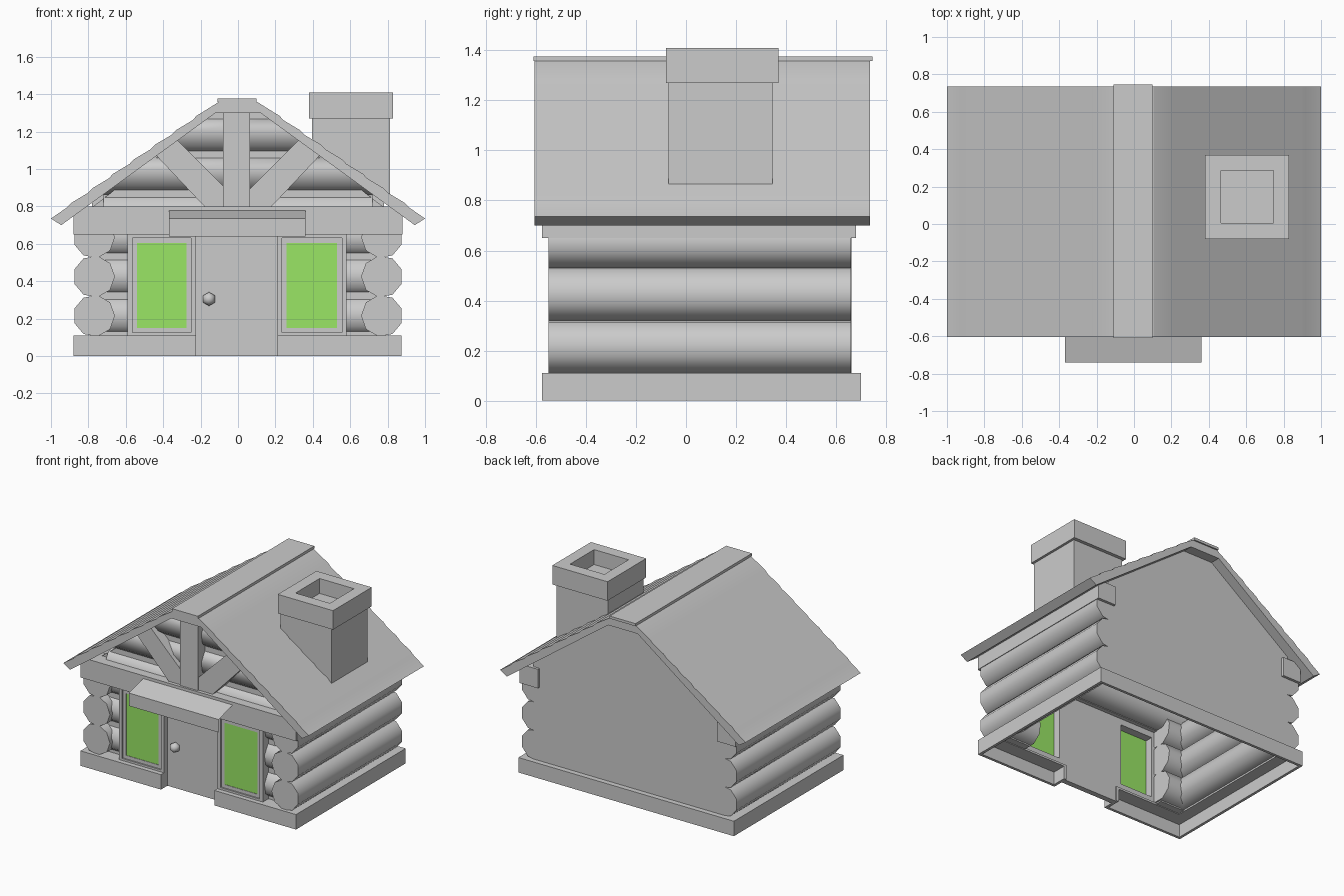
import bpy, bmesh, math
from mathutils import Vector, Matrix

cube = bpy.data.objects.get("Cube")
if cube:
    bpy.data.objects.remove(cube)


def material(name, rgb):
    m = bpy.data.materials.new(name)
    m.use_nodes = True
    m.diffuse_color = (*rgb, 1)
    m.node_tree.nodes["Principled BSDF"].inputs["Base Color"].default_value = (*rgb, 1)
    return m


GREY = material("plain grey", (0.6, 0.6, 0.6))
GREEN = material("window green", (0.32, 0.79, 0.13))


def finish(name, bm, mat=GREY, smooth=0):
    bmesh.ops.recalc_face_normals(bm, faces=bm.faces)
    mesh = bpy.data.meshes.new(name)
    bm.to_mesh(mesh)
    bm.free()
    mesh.materials.append(mat)
    ob = bpy.data.objects.new(name, mesh)
    bpy.context.collection.objects.link(ob)
    if smooth:
        bpy.ops.object.select_all(action='DESELECT')
        ob.select_set(True)
        bpy.context.view_layer.objects.active = ob
        bpy.ops.object.shade_smooth_by_angle(angle=math.radians(smooth))
    return ob


def add_prism(bm, pts, y0, y1):
    """Extrude an x-z outline along y."""
    rings = [[bm.verts.new((x, y, z)) for x, z in pts] for y in (y0, y1)]
    bm.faces.new(rings[0])
    bm.faces.new(rings[1])
    for i in range(len(pts)):
        j = (i + 1) % len(pts)
        bm.faces.new((rings[0][i], rings[0][j], rings[1][j], rings[1][i]))


def prism(name, pts, y0, y1, **kw):
    bm = bmesh.new()
    add_prism(bm, pts, y0, y1)
    return finish(name, bm, **kw)


def add_box(bm, x0, x1, y0, y1, z0, z1):
    add_prism(bm, [(x0, z0), (x1, z0), (x1, z1), (x0, z1)], y0, y1)


def boxes(name, *specs, **kw):
    bm = bmesh.new()
    for s in specs:
        add_box(bm, *s)
    return finish(name, bm, **kw)


def cut(bm, point, normal):
    """Remove what lies on the normal's side and cap the opening."""
    r = bmesh.ops.bisect_plane(bm, geom=bm.verts[:] + bm.edges[:] + bm.faces[:],
                               plane_co=point, plane_no=normal, clear_outer=True)
    edges = [e for e in r["geom_cut"] if isinstance(e, bmesh.types.BMEdge)]
    if edges:
        bmesh.ops.holes_fill(bm, edges=edges)


def log(name, a, b, trim=False):
    a, b = Vector(a), Vector(b)
    bm = bmesh.new()
    rot = (b - a).to_track_quat('Z', 'Y').to_matrix().to_4x4()
    bmesh.ops.create_cone(bm, cap_ends=True, segments=9, radius1=0.112, radius2=0.112,
                          depth=(b - a).length, matrix=Matrix.Translation((a + b) / 2) @ rot)
    if trim:
        for s in (-1, 1):
            cut(bm, (s * 0.12, 0, 1.3), (s * 0.6, 0, 0.825))
        cut(bm, (0, 0, 1.31), (0, 0, 1))
    return finish(name, bm, smooth=50)


# Roof: shingled outline, low ridges running down each slope
def slope(steps=8):
    foot, top = Vector((1.0, 0.735)), Vector((0.105, 1.357))
    out = Vector((0.57, 0.82)) * 0.007
    pts = [foot]
    for i in range(1, steps):
        pts.append(foot.lerp(top, i / steps - 0.03))
        pts.append(foot.lerp(top, i / steps) + out)
    return pts + [top]


half = [(p.x, p.y) for p in slope()]
under = [(0.12, 1.3), (0.945, 0.7)]
outline = half + [(-x, z) for x, z in reversed(half)]
outline += [(-x, z) for x, z in reversed(under)] + under
prism("roof", outline, -0.605, 0.735, smooth=20)
boxes("ridge_cap", (-0.11, 0.1, -0.61, 0.745, 1.357, 1.376))

# Chimney shaft, trimmed to the roof slope
bm = bmesh.new()
add_box(bm, 0.395, 0.812, -0.07, 0.345, 0.8, 1.28)
cut(bm, (0.12, 0, 1.32), (-0.6, 0, -0.825))
finish("chimney_shaft", bm)

# Chimney cap with a sunken flue
bm = bmesh.new()
add_box(bm, 0.38, 0.83, -0.08, 0.37, 1.27, 1.41)
bmesh.ops.recalc_face_normals(bm, faces=bm.faces)
lid = max(bm.faces, key=lambda f: f.calc_center_median().z)
bmesh.ops.inset_region(bm, faces=[lid], thickness=0.085, use_even_offset=True)
pit = bmesh.ops.extrude_discrete_faces(bm, faces=[lid])["faces"][0]
bmesh.ops.translate(bm, verts=pit.verts, vec=(0, 0, -0.11))
finish("chimney_cap", bm)

# Side logs, front corner stubs and side beams
levels = [0.215, 0.425, 0.635]
for side, s in (("left", 1), ("right", -1)):
    for i, z in enumerate(levels):
        ob = log(f"{side}_wall_log_{i + 1}", (0, -0.55, 0), (0, 0.66, 0))
        # a corner of the nine-sided log points inward
        ang = max(math.atan2(v.co.z, v.co.x) for v in ob.data.vertices)
        ob.data.transform(Matrix.Translation((s * 0.77, 0, z)) @
                          Matrix.Rotation(ang - (math.pi if s > 0 else 0), 4, 'Y'))
        log(f"{side}_front_stub_{i + 1}", (s * 0.56, -0.41, z), (s * 0.77, -0.41, z))
    x0, x1 = sorted((s * 0.57, s * 0.77))
    boxes(f"{side}_stub_chinking", (x0, x1, -0.475, -0.4, 0.1, 0.66))
    x0, x1 = sorted((s * 0.73, s * 0.88))
    boxes(f"{side}_beam", (x0, x1, -0.57, 0.68, 0.65, 0.79))

# Back wall under the gable
prism("back_wall", [(-0.78, 0.05), (0.78, 0.05), (0.78, 0.83), (0.12, 1.31),
                    (-0.12, 1.31), (-0.78, 0.83)], 0.63, 0.661)

# Front gable: logs, crossbeam and timber truss
for i, z in enumerate((0.76, 0.97, 1.18)):
    log(f"gable_log_{i + 1}", (-0.72, -0.41, z), (0.72, -0.41, z), trim=True)
prism("gable_chinking", [(-0.8, 0.78), (0.8, 0.78), (0.12, 1.305), (-0.12, 1.305)], -0.475, -0.4)
boxes("front_beam", (-0.88, 0.875, -0.575, -0.43, 0.65, 0.8))
boxes("king_post", (-0.08, 0.065, -0.56, -0.46, 0.79, 1.31))
for side, s in (("left", 1), ("right", -1)):
    brace = [(0.44, 1.075), (0.326, 1.155), (0.06, 0.89), (0.06, 0.79), (0.17, 0.79)]
    prism(f"{side}_brace", [(s * x, z) for x, z in brace], -0.55, -0.46)

# Hollow plinth: outer skirt and top ledge, open for the door
boxes("plinth",
      (-0.88, -0.86, -0.575, 0.7, 0, 0.11), (0.855, 0.875, -0.575, 0.7, 0, 0.11),
      (-0.88, 0.875, 0.68, 0.7, 0, 0.11),
      (-0.88, -0.225, -0.575, -0.555, 0, 0.11), (0.21, 0.875, -0.575, -0.555, 0, 0.11),
      (-0.87, -0.77, -0.56, 0.69, 0.095, 0.11), (0.77, 0.865, -0.56, 0.69, 0.095, 0.11),
      (-0.78, 0.78, 0.65, 0.69, 0.095, 0.11),
      (-0.78, -0.225, -0.56, -0.45, 0.095, 0.11), (0.21, 0.78, -0.56, -0.45, 0.095, 0.11),
      (-0.245, -0.225, -0.575, -0.45, 0, 0.11), (0.21, 0.23, -0.575, -0.45, 0, 0.11))

# Door and knob
boxes("door", (-0.225, 0.21, -0.5, -0.46, 0, 0.66))
bm = bmesh.new()
bmesh.ops.create_uvsphere(bm, u_segments=6, v_segments=6, radius=0.037,
                          matrix=Matrix.Translation((-0.155, -0.512, 0.305)) @ Matrix.Rotation(math.pi / 2, 4, 'X'))
finish("door_knob", bm, smooth=65)


# Windows: stepped frame round a green pane
def frame(x0, x1, z0, z1, w, y0, y1):
    return [(x0, x0 + w, y0, y1, z0, z1), (x1 - w, x1, y0, y1, z0, z1),
            (x0 + w, x1 - w, y0, y1, z0, z0 + w), (x0 + w, x1 - w, y0, y1, z1 - w, z1)]


for side, x0, x1 in (("left", 0.21, 0.58), ("right", -0.59, -0.225)):
    boxes(f"{side}_window_frame", *frame(x0, x1, 0.1, 0.655, 0.025, -0.54, -0.46),
          *frame(x0 + 0.025, x1 - 0.025, 0.125, 0.63, 0.025, -0.53, -0.46))
    boxes(f"{side}_window_pane", (x0 + 0.045, x1 - 0.045, -0.527, -0.519, 0.147, 0.607), mat=GREEN)

# Awning: a thin folded sheet over the door
bm = bmesh.new()
rows = [[bm.verts.new((x, y, z)) for x in (-0.37, 0.36)]
        for y, z in ((-0.57, 0.78), (-0.74, 0.735), (-0.74, 0.64))]
for a, b in zip(rows, rows[1:]):
    bm.faces.new((a[0], b[0], b[1], a[1]))
finish("door_awning", bm)
